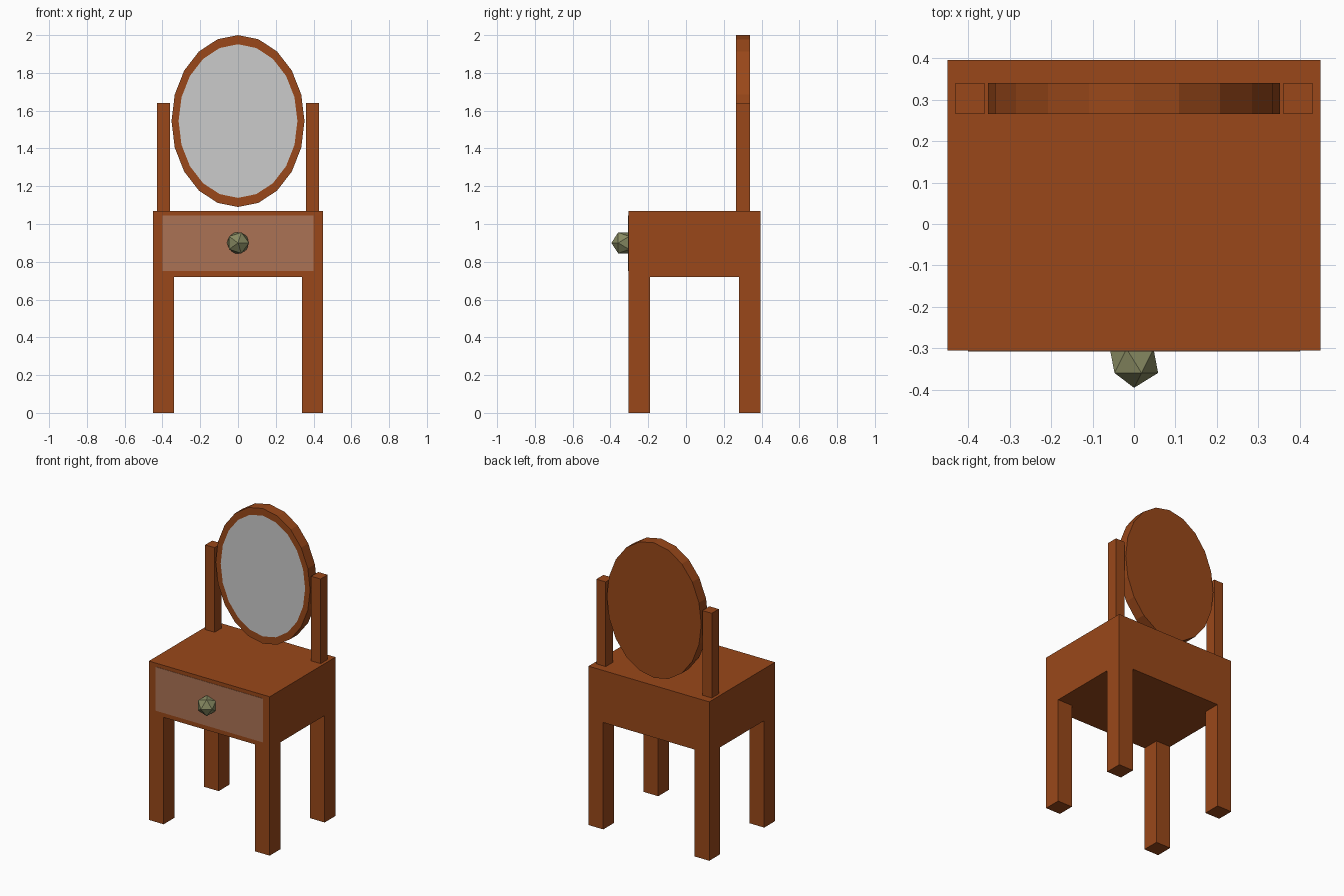
import bpy, bmesh, math
from mathutils import Matrix

if "Cube" in bpy.data.objects:
    bpy.data.objects.remove(bpy.data.objects["Cube"])


def material(name, r, g, b):
    m = bpy.data.materials.new(name)
    m.diffuse_color = (r, g, b, 1)
    m.use_nodes = True
    m.node_tree.nodes["Principled BSDF"].inputs["Base Color"].default_value = m.diffuse_color
    return m


WOOD = material("wood", 0.32, 0.064, 0.01)
PANEL = material("drawer_wood", 0.41, 0.17, 0.09)
BRASS = material("knob_metal", 0.24, 0.25, 0.12)
GLASS = material("mirror_glass", 0.6, 0.6, 0.6)


def finish(bm, name, *mats):
    bmesh.ops.recalc_face_normals(bm, faces=bm.faces[:])
    me = bpy.data.meshes.new(name)
    bm.to_mesh(me)
    bm.free()
    for m in mats:
        me.materials.append(m)
    ob = bpy.data.objects.new(name, me)
    bpy.context.collection.objects.link(ob)
    return ob


def box_bm(lo, hi):
    bm = bmesh.new()
    size = [b - a for a, b in zip(lo, hi)]
    mid = [(a + b) / 2 for a, b in zip(lo, hi)]
    bmesh.ops.create_cube(bm, size=1, matrix=Matrix.Translation(mid) @ Matrix.Diagonal((*size, 1)))
    return bm


# Cabinet with four legs extruded from the corners of its underside
bm = box_bm((-0.45, -0.305, 0.72), (0.45, 0.395, 1.07))
for co, no in (((-0.34, 0, 0), (1, 0, 0)), ((0.34, 0, 0), (1, 0, 0)),
               ((0, -0.19, 0), (0, 1, 0)), ((0, 0.28, 0), (0, 1, 0))):
    bmesh.ops.bisect_plane(bm, geom=bm.verts[:] + bm.edges[:] + bm.faces[:],
                           plane_co=co, plane_no=no)
corners = []
for f in bm.faces:
    c = f.calc_center_median()
    if c.z < 0.721 and abs(c.x) > 0.34 and not -0.19 < c.y < 0.28:
        corners.append(f)
for f in corners:
    new = bmesh.ops.extrude_discrete_faces(bm, faces=[f])["faces"][0]
    for v in new.verts:
        v.co.z = 0
bmesh.ops.recalc_face_normals(bm, faces=bm.faces[:])
bmesh.ops.dissolve_limit(bm, angle_limit=0.02, verts=bm.verts[:], edges=bm.edges[:])
finish(bm, "cabinet_and_legs", WOOD)

# Drawer front
finish(box_bm((-0.40, -0.307, 0.75), (0.40, -0.29, 1.045)), "drawer_front", PANEL)

# Faceted knob, one point facing forward
bm = bmesh.new()
bmesh.ops.create_icosphere(bm, subdivisions=1, radius=0.065,
                           matrix=Matrix.Translation((0, -0.33, 0.9)) @ Matrix.Rotation(math.pi / 2, 4, 'X'))
finish(bm, "drawer_knob", BRASS)

# Mirror posts
for side, x in (("left", -0.395), ("right", 0.395)):
    finish(box_bm((x - 0.035, 0.265, 1.07), (x + 0.035, 0.34, 1.64)), side + "_mirror_post", WOOD)

# Oval mirror: 20-sided disc with the glass inset in its front cap
bm = bmesh.new()
bmesh.ops.create_cone(bm, cap_ends=True, segments=20, radius1=1, radius2=1, depth=0.075,
                      matrix=Matrix.Rotation(math.pi / 2, 4, 'X'))
front = min(bm.faces, key=lambda f: f.calc_center_median().y)
bmesh.ops.inset_individual(bm, faces=[front], thickness=0.105, use_even_offset=True)
front.material_index = 1
mirror = Matrix.Translation((0, 0.3025, 1.545)) @ Matrix.Diagonal((0.352, 1, 0.455, 1))
bmesh.ops.transform(bm, matrix=mirror, verts=bm.verts[:])
finish(bm, "oval_mirror", WOOD, GLASS)
